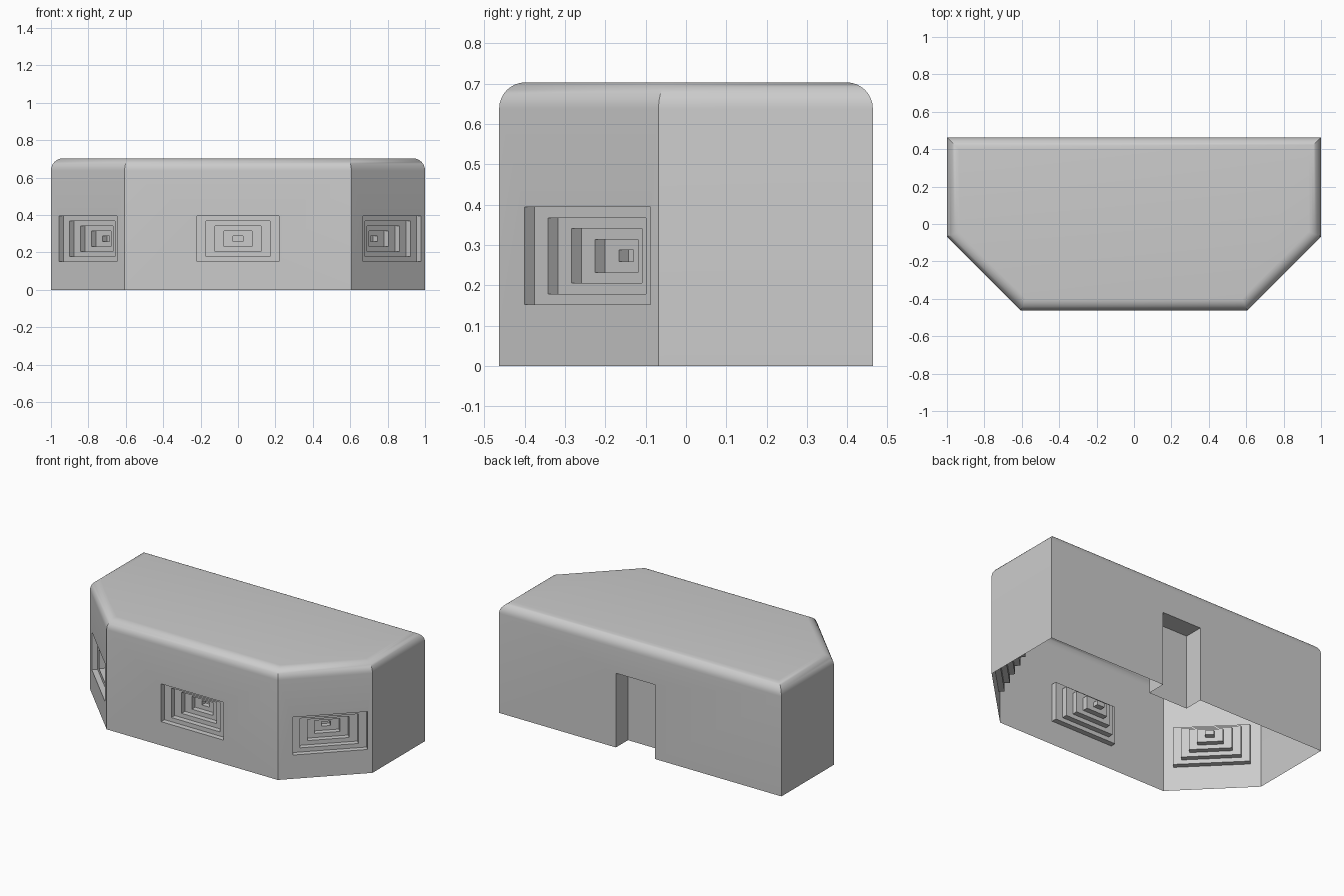
import bpy, bmesh, math
from mathutils import Vector

if "Cube" in bpy.data.objects:
    bpy.data.objects.remove(bpy.data.objects["Cube"])

HEIGHT, ROUND, SEGS = 0.703, 0.065, 8
UP = Vector((0, 0, 1))
# Plan outline, counter-clockwise from the front left corner
PLAN = [Vector((x, y, 0)) for x, y in [
    (-0.606, -0.463), (0.606, -0.463), (1, -0.068),
    (1, 0.463), (-1, 0.463), (-1, -0.068)]]
N = len(PLAN)

bm = bmesh.new()


def face(points):
    bm.faces.new([bm.verts.new(p) for p in points])


def bridge(rings, closed=True):
    """Join successive rings of points with quads and cap the last one."""
    for a, b in zip(rings, rings[1:]):
        n = len(a)
        for i in range(n if closed else n - 1):
            j = (i + 1) % n
            face([a[i], a[j], b[j], b[i]])
    face(rings[-1])


def inward(i):
    """Inward unit normal of wall i."""
    return UP.cross((PLAN[(i + 1) % N] - PLAN[i]).normalized())


def inset_plan(dist, z):
    """Plan outline moved inward with mitred corners, at height z."""
    ring = []
    for i, p in enumerate(PLAN):
        a, b = inward(i - 1), inward(i)
        ring.append(p + (a + b) * dist / (1 + a.dot(b)) + UP * z)
    return ring


def wall_outline(i):
    a, b, top = PLAN[i], PLAN[(i + 1) % N], UP * (HEIGHT - ROUND)
    return [a, a + top, b + top, b]


def opening(i, centre, half_w, z0, z1, depth):
    """Rectangle on wall i, pushed in by depth."""
    along = (PLAN[(i + 1) % N] - PLAN[i]).normalized()
    c = centre + inward(i) * depth
    l, r = c - along * half_w, c + along * half_w
    return [l + UP * z0, l + UP * z1, r + UP * z1, r + UP * z0]


# Rounded roof
bridge([inset_plan(ROUND * (1 - math.cos(t)), HEIGHT - ROUND + ROUND * math.sin(t))
        for t in [k / SEGS * math.pi / 2 for k in range(SEGS + 1)]])

# Plain side walls
for i in (2, 4):
    face(wall_outline(i))

# Front and angled walls with stepped embrasures
for i, shift in ((0, 0.0), (1, 0.03), (5, 0.0)):
    a, b = PLAN[i], PLAN[(i + 1) % N]
    centre = (a + b) / 2 + (b - a).normalized() * shift
    rings = [wall_outline(i)]
    for k in range(5):
        w, h = 0.22 - 0.0485 * k, 0.121 - 0.0267 * k
        for depth in (0.034 * k, 0.034 * (k + 1)):
            rings.append(opening(i, centre, w, 0.273 - h, 0.273 + h, depth))
    bridge(rings)

# Back wall with a doorway recess open at the ground
door = Vector((0.034, 0.463, 0))
bridge([wall_outline(3)] + [opening(3, door, 0.138, 0, 0.475, d) for d in (0, 0.122)],
       closed=False)

bmesh.ops.remove_doubles(bm, verts=bm.verts, dist=1e-4)
bmesh.ops.recalc_face_normals(bm, faces=bm.faces)
mesh = bpy.data.meshes.new("bunker_shell")
bm.to_mesh(mesh)
bm.free()

shell = bpy.data.objects.new("bunker_shell", mesh)
bpy.context.collection.objects.link(shell)
bpy.context.view_layer.objects.active = shell
shell.select_set(True)
bpy.ops.object.shade_smooth_by_angle(angle=math.radians(30))
